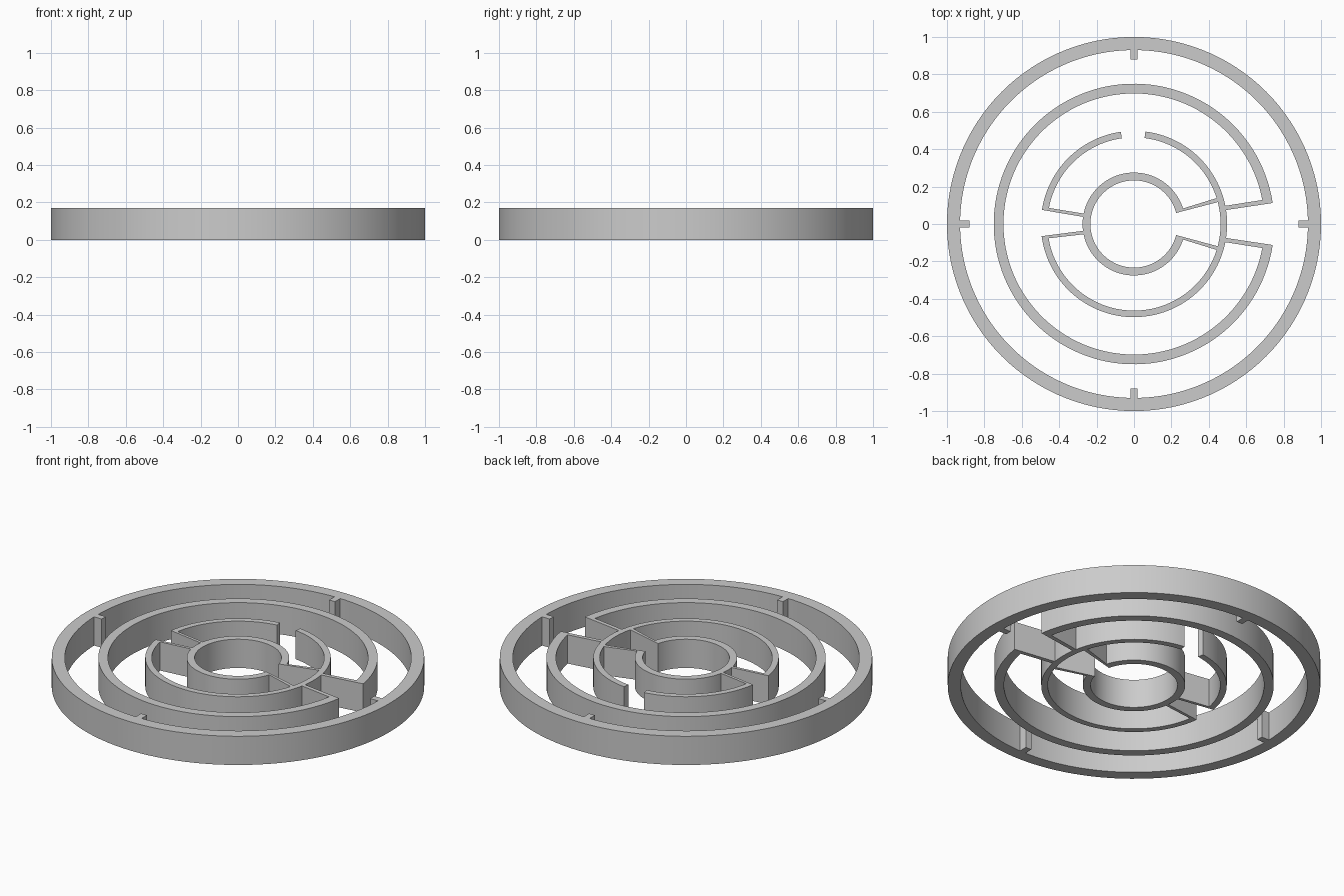
import bpy, bmesh
from math import cos, sin, radians, ceil

if "Cube" in bpy.data.objects:
    bpy.data.objects.remove(bpy.data.objects["Cube"])

H = 0.17   # common height of every part


def arc(r, a, b, step=3.0):
    n = max(2, ceil(abs(b - a) / step))
    angles = [radians(a + (b - a) * i / n) for i in range(n + 1)]
    return [(r * cos(t), r * sin(t)) for t in angles]


def finish(name, bm):
    bmesh.ops.recalc_face_normals(bm, faces=bm.faces)
    mesh = bpy.data.meshes.new(name)
    bm.to_mesh(mesh)
    bm.free()
    ob = bpy.data.objects.new(name, mesh)
    bpy.context.collection.objects.link(ob)
    bpy.ops.object.select_all(action='DESELECT')
    ob.select_set(True)
    bpy.context.view_layer.objects.active = ob
    bpy.ops.object.shade_smooth_by_angle(angle=radians(30))
    return ob


def slab(name, outline):
    """Extrude a flat outline from the ground to the common height."""
    bm = bmesh.new()
    face = bm.faces.new([bm.verts.new((x, y, 0)) for x, y in outline])
    top = bmesh.ops.extrude_face_region(bm, geom=[face], use_keep_orig=True)
    verts = [v for v in top['geom'] if isinstance(v, bmesh.types.BMVert)]
    bmesh.ops.translate(bm, verts=verts, vec=(0, 0, H))
    return finish(name, bm)


def closed_ring(name, r_out, r_in, n=120):
    bm = bmesh.new()
    loops = []
    for r, z in ((r_out, 0), (r_out, H), (r_in, H), (r_in, 0)):
        loops.append([bm.verts.new((x, y, z)) for x, y in arc(r, 0, 360, 360 / n)[:n]])
    for k in range(4):
        a, b = loops[k], loops[(k + 1) % 4]
        for i in range(n):
            j = (i + 1) % n
            bm.faces.new((a[i], a[j], b[j], b[i]))
    return finish(name, bm)


# outer wall with four short stubs pointing inward
closed_ring("outer_wall", 1.0, 0.93)
for i in range(4):
    c, s = cos(radians(90 * i)), sin(radians(90 * i))
    corners = [(0.88, -0.019), (0.94, -0.019), (0.94, 0.019), (0.88, 0.019)]
    slab(f"stub_{i + 1}", [(x * c - y * s, x * s + y * c) for x, y in corners])

# second wall, open on the right, arms running in to the third wall
slab("second_wall",
     arc(0.75, 8.6, 351.4)
     + [(0.48, -0.073), (0.48, -0.096)]
     + arc(0.698, 349.4, 10.6)
     + [(0.48, 0.096), (0.48, 0.073)])

# third wall in two pieces, with gaps at the top and left
slab("third_wall_short",
     arc(0.498, 98.1, 171.3)
     + [(-0.26, 0.036), (-0.26, 0.054)]
     + arc(0.463, 169.3, 98.1))
slab("third_wall_long",
     arc(0.498, 187.5, 443)
     + arc(0.463, 443, 189.5)
     + [(-0.26, -0.054), (-0.26, -0.035)])

# inner wall, open on the right, arms running out to the third wall
slab("inner_wall",
     arc(0.275, 17.6, 342.4)
     + [(0.453, -0.142), (0.459, -0.122)]
     + arc(0.233, 345.3, 14.7)
     + [(0.459, 0.120), (0.453, 0.142)])
